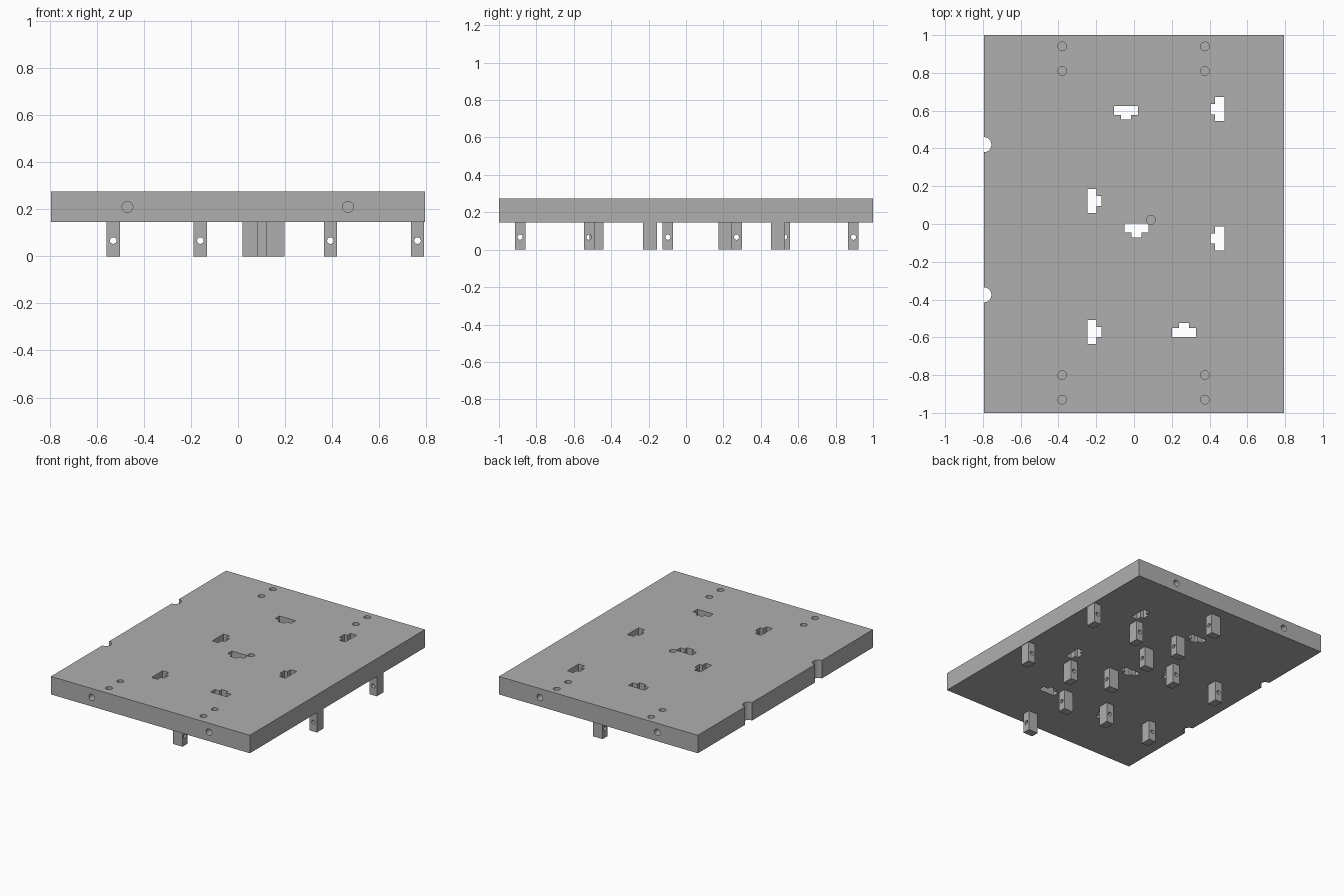
import bpy, bmesh
from math import radians
from mathutils import Matrix, Vector

cube = bpy.data.objects.get("Cube")
if cube:
    bpy.data.objects.remove(cube)

# Single plain grey
grey = bpy.data.materials.new("plain grey")
grey.use_nodes = True
COLOUR = (0.43, 0.43, 0.43, 1)
grey.diffuse_color = COLOUR
grey.node_tree.nodes["Principled BSDF"].inputs["Base Color"].default_value = COLOUR

HALF_X, HALF_Y = 0.795, 1.0
BOTTOM, TOP = 0.145, 0.275


def finish(name, bm):
    mesh = bpy.data.meshes.new(name)
    bm.to_mesh(mesh)
    bm.free()
    mesh.materials.append(grey)
    obj = bpy.data.objects.new(name, mesh)
    bpy.context.collection.objects.link(obj)
    return obj


def box(name, centre, size):
    bm = bmesh.new()
    bmesh.ops.create_cube(bm, size=1, matrix=Matrix.Translation(centre) @ Matrix.Diagonal((*size, 1)))
    return finish(name, bm)


def cylinder(centre, radius, length, axis="Z"):
    turn = Vector((0, 0, 1)).rotation_difference(
        Vector([float(a == axis) for a in "XYZ"])).to_matrix().to_4x4()
    bm = bmesh.new()
    bmesh.ops.create_cone(bm, cap_ends=True, segments=32, radius1=radius, radius2=radius,
                          depth=length, matrix=Matrix.Translation(centre) @ turn)
    return finish("hole_cutter", bm)


def tee(x, y, angle):
    """T-shaped slot cutter: a bar with a short stub, stub facing -y before turning."""
    outline = [(-0.064, 0.024), (-0.064, -0.024), (-0.027, -0.024), (-0.027, -0.049),
               (0.027, -0.049), (0.027, -0.024), (0.064, -0.024), (0.064, 0.024)]
    bm = bmesh.new()
    face = bm.faces.new([bm.verts.new((px, py, 0)) for px, py in outline])
    up = bmesh.ops.extrude_face_region(bm, geom=[face])["geom"]
    bmesh.ops.translate(bm, vec=(0, 0, 0.4), verts=[v for v in up if isinstance(v, bmesh.types.BMVert)])
    bmesh.ops.recalc_face_normals(bm, faces=bm.faces)
    bm.transform(Matrix.Translation((x, y, 0)) @ Matrix.Rotation(radians(angle), 4, "Z"))
    return finish("slot_cutter", bm)


def cut(obj, cutters):
    bpy.ops.object.select_all(action="DESELECT")
    bpy.context.view_layer.objects.active = obj
    obj.select_set(True)
    for cutter in cutters:
        mod = obj.modifiers.new("cut", "BOOLEAN")
        mod.operation, mod.solver, mod.object = "DIFFERENCE", "EXACT", cutter
        bpy.ops.object.modifier_apply(modifier=mod.name)
        bpy.data.objects.remove(cutter)
    bpy.ops.object.shade_smooth_by_angle(angle=radians(30))


# Plate with slots, blind holes and edge notches
plate = box("plate", (0, 0, (BOTTOM + TOP) / 2), (2 * HALF_X, 2 * HALF_Y, TOP - BOTTOM))
cutters = [tee(*slot) for slot in (
    (-0.043, 0.602, 0), (0.013, -0.022, 0), (0.264, -0.574, 180),
    (0.454, 0.608, -90), (0.454, -0.077, -90), (-0.222, 0.121, 90), (-0.222, -0.572, 90))]
cutters += [cylinder((-HALF_X, y, 0.2), 0.04, 0.4) for y in (0.42, -0.375)]
cutters.append(cylinder((0.09, 0.022, TOP), 0.023, 0.16))
for x in (-0.38, 0.375):
    cutters += [cylinder((x, y, TOP), 0.023, 0.16) for y in (0.94, 0.81, -0.8, -0.93)]
for x in (-0.47, 0.468):
    cutters += [cylinder((x, y, 0.21), 0.023, 0.2, "Y") for y in (-HALF_Y, HALF_Y)]
cut(plate, cutters)

# Pairs of drilled posts below the plate, facing along y or along x
THIN, DEEP = 0.057, 0.076
posts = [(x, y, "Y") for y in (0.492, -0.192) for x in (0.763, 0.393)]
posts += [(x, y, "Y") for y in (0.212, -0.478) for x in (-0.16, -0.53)]
posts += [(x, y, "X") for x, ys in ((0.058, (0.895, 0.527)), (0.118, (0.27, -0.097)),
                                    (0.16, (-0.518, -0.887))) for y in ys]
for x, y, axis in posts:
    size = (THIN, DEEP, BOTTOM) if axis == "Y" else (DEEP, THIN, BOTTOM)
    post = box("post", (x, y, BOTTOM / 2), size)
    cut(post, [cylinder((x, y, 0.067), 0.014, 0.2, axis)])
